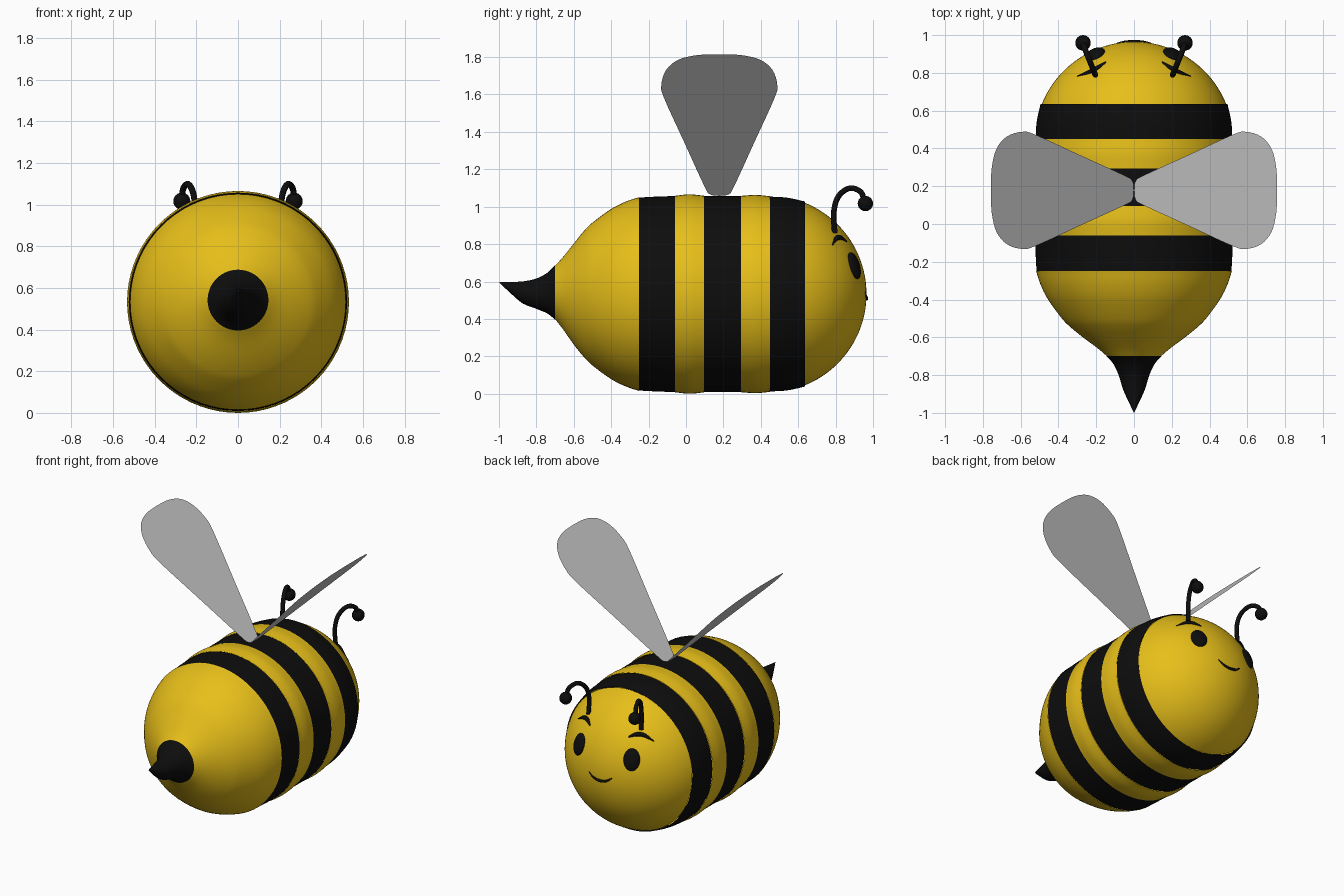
import bpy, bmesh, math
from mathutils import Vector

if "Cube" in bpy.data.objects:
    bpy.data.objects.remove(bpy.data.objects["Cube"])

ZC = 0.533            # height of the body axis
HC, HR = 0.439, 0.526  # head sphere: centre along y, radius


def material(name, color):
    m = bpy.data.materials.new(name)
    m.diffuse_color = (*color, 1)
    m.use_nodes = True
    m.node_tree.nodes["Principled BSDF"].inputs["Base Color"].default_value = m.diffuse_color
    return m


YELLOW = material("yellow", (0.8, 0.52, 0.01))
BLACK = material("black", (0.004, 0.004, 0.004))


def add_mesh(name, bm, mat=None, smooth=True):
    me = bpy.data.meshes.new(name)
    bm.to_mesh(me)
    bm.free()
    ob = bpy.data.objects.new(name, me)
    bpy.context.collection.objects.link(ob)
    if mat:
        me.materials.append(mat)
    for p in me.polygons:
        p.use_smooth = smooth
    return ob


def spline(pts, steps=4):
    """Catmull-Rom points through the control points."""
    p = [Vector(q) for q in pts]
    p = [2 * p[0] - p[1]] + p + [2 * p[-1] - p[-2]]
    out = []
    for i in range(1, len(p) - 2):
        a, b, c, d = p[i - 1:i + 3]
        for k in range(steps):
            t = k / steps
            out.append(0.5 * (2 * b + (c - a) * t + (2 * a - 5 * b + 4 * c - d) * t * t
                              + (3 * b - a - 3 * c + d) * t ** 3))
    return out + [p[-2]]


def lathe(name, pts, mat, n=72):
    """Rings around the y axis from (y, radius, centre z)."""
    bm = bmesh.new()
    rings = []
    for y, r, z in pts:
        rings.append([bm.verts.new((r * math.cos(2 * math.pi * i / n), y,
                                    z + r * math.sin(2 * math.pi * i / n))) for i in range(n)])
    for a, b in zip(rings, rings[1:]):
        for i in range(n):
            j = (i + 1) % n
            bm.faces.new((a[i], b[i], b[j], a[j]))
    bmesh.ops.remove_doubles(bm, verts=bm.verts, dist=1e-5)
    bmesh.ops.recalc_face_normals(bm, faces=bm.faces)
    return add_mesh(name, bm, mat)


def tube(name, pts, radii, r, mat):
    """Smooth bevelled curve with a radius factor per point."""
    cu = bpy.data.curves.new(name, 'CURVE')
    cu.dimensions = '3D'
    cu.bevel_depth = r
    cu.bevel_resolution = 3
    cu.use_fill_caps = True
    s = cu.splines.new('POLY')
    path = spline([(*p, f) for p, f in zip(pts, radii)], 6)
    s.points.add(len(path) - 1)
    for sp, q in zip(s.points, path):
        sp.co = (q[0], q[1], q[2], 1)
        sp.radius = max(q[3], 0.05)
    s.use_smooth = True
    cu.materials.append(mat)
    ob = bpy.data.objects.new(name, cu)
    bpy.context.collection.objects.link(ob)
    return ob


def on_head(x, z):
    return (x, HC + math.sqrt(HR ** 2 - x * x - (z - ZC) ** 2), z)


# Stinger with upturned tip
lathe("stinger", spline([(-1, 0, 0.596), (-0.93, 0.034, 0.564), (-0.87, 0.06, 0.541),
                         (-0.80, 0.081, 0.535), (-0.74, 0.11, 0.538), (-0.70, 0.146, 0.542)]), BLACK)

# Abdomen
abdomen = [(-0.70, 0.143, 0.542), (-0.66, 0.19, 0.538), (-0.6, 0.27, ZC), (-0.55, 0.332, ZC),
           (-0.5, 0.382, ZC), (-0.4, 0.455, ZC), (-0.32, 0.495, ZC), (-0.25, 0.518, ZC)]
lathe("abdomen", spline(abdomen), YELLOW)

# Alternating bands: start, end, radius at start, middle and end
bands = [("rear_stripe", -0.25, -0.06, 0.516, 0.521, 0.524, BLACK),
         ("rear_band", -0.06, 0.095, 0.525, 0.533, 0.526, YELLOW),
         ("middle_stripe", 0.095, 0.295, 0.524, 0.524, 0.524, BLACK),
         ("front_band", 0.295, 0.45, 0.525, 0.530, 0.523, YELLOW),
         ("front_stripe", 0.45, 0.635, 0.521, 0.515, 0.495, BLACK)]
for name, y0, y1, r0, rm, r1, mat in bands:
    lathe(name, spline([(y0, r0, ZC), ((y0 + y1) / 2, rm, ZC), (y1, r1, ZC)], 6), mat)

# Head cap
a0 = math.acos((0.63 - HC) / HR)
lathe("head", [(HC + HR * math.cos(a0 * i / 24), HR * math.sin(a0 * i / 24), ZC)
               for i in range(25)], YELLOW)

# Smile
tube("smile", [on_head(x, z) for x, z in
               [(-0.09, 0.545), (-0.05, 0.518), (0, 0.508), (0.05, 0.518), (0.09, 0.545)]],
     [0.3, 0.9, 1.1, 0.9, 0.3], 0.009, BLACK)

for side, s in (("left", -1), ("right", 1)):
    # Eye: flattened ellipsoid lying on the head
    pos = Vector(on_head(s * 0.205, 0.685))
    nrm = pos - Vector((0, HC, ZC))
    bm = bmesh.new()
    bmesh.ops.create_uvsphere(bm, u_segments=32, v_segments=16, radius=1)
    bmesh.ops.scale(bm, vec=(0.054, 0.074, 0.024), verts=bm.verts)
    eye = add_mesh(side + "_eye", bm, BLACK)
    eye.location = pos
    eye.rotation_euler = nrm.to_track_quat('Z', 'Y').to_euler()

    # Eyebrow
    tube(side + "_eyebrow", [on_head(s * x, z) for x, z in
                             [(0.15, 0.815), (0.19, 0.833), (0.235, 0.830), (0.30, 0.795)]],
         [0.4, 1.1, 1.1, 0.2], 0.012, BLACK)

    # Antenna stalk and ball
    stalk = [(0.795, 0.86), (0.79, 0.97), (0.815, 1.055), (0.875, 1.099), (0.935, 1.078), (0.955, 1.02)]
    tube(side + "_antenna", [(s * (0.205 + 0.4 * (y - 0.79)), y, z) for y, z in stalk],
         [1] * 6, 0.015, BLACK)
    bm = bmesh.new()
    bmesh.ops.create_uvsphere(bm, u_segments=24, v_segments=12, radius=0.041)
    add_mesh(side + "_antenna_ball", bm, BLACK).location = (s * 0.27, 0.959, 1.017)

    # Wing: thin sheet tilted 45 degrees, outline as half width and height
    half = spline([(0.0, 1.058), (0.05, 1.066), (0.08, 1.11), (0.19, 1.35), (0.295, 1.58),
                   (0.31, 1.65), (0.285, 1.73), (0.22, 1.785), (0.12, 1.81), (0.0, 1.815)])
    outline = [(w, z) for w, z in half] + [(-w, z) for w, z in half[-2:0:-1]]
    bm = bmesh.new()
    bm.faces.new([bm.verts.new((s * (z - 1.057), 0.178 + s * w, z)) for w, z in outline])
    add_mesh(side + "_wing", bm, smooth=False)
